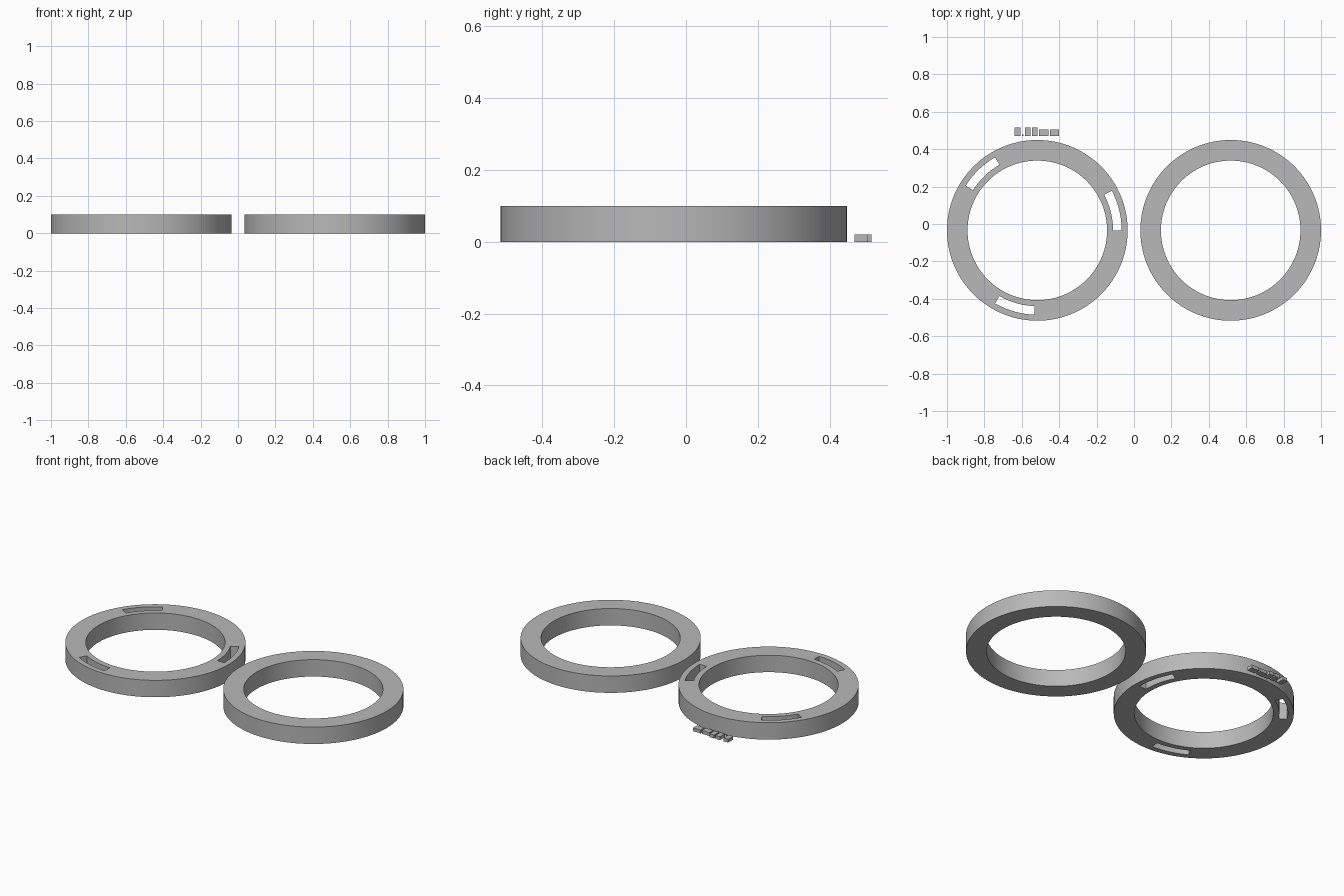
import bpy, bmesh
from math import cos, sin, radians

if "Cube" in bpy.data.objects:
    bpy.data.objects.remove(bpy.data.objects["Cube"], do_unlink=True)

RING_X, RING_Y = 0.517, -0.034
OUTER, INNER, HEIGHT = 0.483, 0.373, 0.1
SLOT_OUTER, SLOT_INNER, SLOT_SWEEP = 0.451, 0.405, 28

grey = bpy.data.materials.new("plain grey")
grey.use_nodes = True
colour = (0.48, 0.48, 0.48, 1)
grey.diffuse_color = colour
grey.node_tree.nodes["Principled BSDF"].inputs["Base Color"].default_value = colour


def add_object(name, bm, location):
    bmesh.ops.recalc_face_normals(bm, faces=bm.faces)
    mesh = bpy.data.meshes.new(name)
    bm.to_mesh(mesh)
    bm.free()
    mesh.materials.append(grey)
    obj = bpy.data.objects.new(name, mesh)
    obj.location = location
    bpy.context.collection.objects.link(obj)
    return obj


def sweep_arc(bm, r_in, r_out, z0, z1, start, sweep, steps):
    """Sweep a rectangular section around z; a full turn closes on itself."""
    closed = sweep == 360
    section = [(r_in, z0), (r_out, z0), (r_out, z1), (r_in, z1)]
    loops = []
    for i in range(steps if closed else steps + 1):
        a = radians(start + sweep * i / steps)
        loops.append([bm.verts.new((r * cos(a), r * sin(a), z)) for r, z in section])
    pairs = list(zip(loops, loops[1:]))
    if closed:
        pairs.append((loops[-1], loops[0]))
    else:
        bm.faces.new(loops[0])
        bm.faces.new(loops[-1][::-1])
    for a, b in pairs:
        for k in range(4):
            n = (k + 1) % 4
            bm.faces.new((a[k], a[n], b[n], b[k]))


def make_ring(name, x):
    bm = bmesh.new()
    sweep_arc(bm, INNER, OUTER, 0, HEIGHT, 0, 360, 128)
    return add_object(name, bm, (x, RING_Y, 0))


# Two matching rings
slotted_ring = make_ring("slotted_ring", -RING_X)
plain_ring = make_ring("plain_ring", RING_X)

# Three curved slots cut right through one ring
bm = bmesh.new()
for start in (0, 120, 240):
    sweep_arc(bm, SLOT_INNER, SLOT_OUTER, -0.05, HEIGHT + 0.05, start, SLOT_SWEEP, 12)
cutter = add_object("slot_cutter", bm, (-RING_X, RING_Y, 0))
cutter.hide_render = True
cut = slotted_ring.modifiers.new("slots", "BOOLEAN")
cut.operation = "DIFFERENCE"
cut.solver = "EXACT"
cut.object = cutter
bpy.context.view_layer.objects.active = slotted_ring
bpy.ops.object.modifier_apply(modifier=cut.name)
bpy.data.objects.remove(cutter, do_unlink=True)

# Low row of plain marker blocks behind the slotted ring
bm = bmesh.new()
x = -0.638
for width, depth in ((0.03, 0.047), (0.008, 0.008), (0.03, 0.047),
                     (0.03, 0.047), (0.05, 0.036), (0.05, 0.036)):
    block = bmesh.ops.create_cube(bm, size=1)["verts"]
    bmesh.ops.scale(bm, verts=block, vec=(width, depth, 0.02))
    bmesh.ops.translate(bm, verts=block, vec=(x + width / 2, 0.47 + depth / 2, 0.01))
    x += width + 0.008
add_object("marker_blocks", bm, (0, 0, 0))

# Smooth round walls with crisp rims
for ring in (slotted_ring, plain_ring):
    bpy.ops.object.select_all(action="DESELECT")
    ring.select_set(True)
    bpy.context.view_layer.objects.active = ring
    bpy.ops.object.shade_smooth_by_angle(angle=radians(30))
